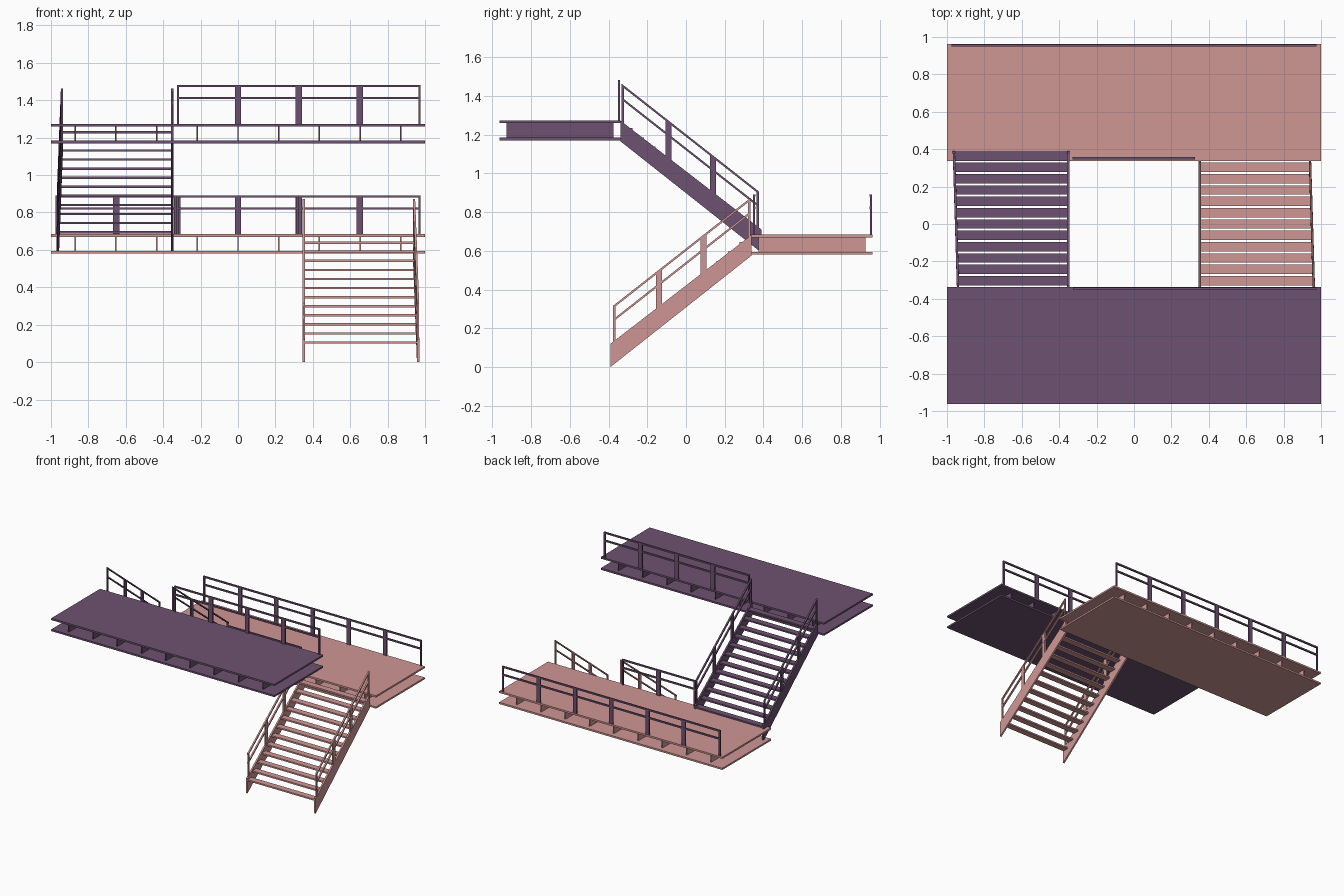
import bpy, bmesh
from mathutils import Vector

if "Cube" in bpy.data.objects:
    bpy.data.objects.remove(bpy.data.objects["Cube"])


def material(name, rgb):
    m = bpy.data.materials.new(name)
    m.diffuse_color = (*rgb, 1)
    m.use_nodes = True
    m.node_tree.nodes["Principled BSDF"].inputs["Base Color"].default_value = m.diffuse_color
    return m


PINK = material("pink_paint", (0.62, 0.31, 0.30))
PURPLE = material("purple_paint", (0.155, 0.085, 0.165))


def finish(name, bm, mat):
    bmesh.ops.recalc_face_normals(bm, faces=bm.faces)
    me = bpy.data.meshes.new(name)
    bm.to_mesh(me)
    bm.free()
    me.materials.append(mat)
    ob = bpy.data.objects.new(name, me)
    bpy.context.collection.objects.link(ob)
    return ob


def box(bm, x0, x1, y0, y1, z0, z1):
    vs = bmesh.ops.create_cube(bm, size=1)["verts"]
    for v in vs:
        v.co = Vector(((x0 + x1) / 2 + v.co.x * (x1 - x0),
                       (y0 + y1) / 2 + v.co.y * (y1 - y0),
                       (z0 + z1) / 2 + v.co.z * (z1 - z0)))


def prism(bm, profile, x, w):
    """Extrude a y-z profile sideways; x(y) gives the centre line in plan."""
    a = [bm.verts.new((x(y) - w / 2, y, z)) for y, z in profile]
    b = [bm.verts.new((x(y) + w / 2, y, z)) for y, z in profile]
    bm.faces.new(a)
    bm.faces.new(b[::-1])
    n = len(a)
    for i in range(n):
        bm.faces.new((a[i], a[(i + 1) % n], b[(i + 1) % n], b[i]))


def inner_x(y):
    return 0.352


def outer_x(y):  # outer side splays slightly towards the foot
    return 0.941 + 0.022 * (0.335 - y) / 0.725


def rail_z(y):
    return 0.32 + 0.785 * (y + 0.372)


def string_z(y):
    return 0.12 + 0.772 * (y + 0.39)


def place(ob, turned):
    # Upper flight is the lower one turned half round and raised
    if turned:
        for v in ob.data.vertices:
            v.co = Vector((-v.co.x, -v.co.y, v.co.z + 0.59))


def flight(label, mat, turned):
    for side, x in (("inner", inner_x), ("outer", outer_x)):
        # Sloping side beam with plumb-cut ends
        bm = bmesh.new()
        prism(bm, [(-0.39, 0.0), (-0.39, 0.12), (0.338, 0.682), (0.338, 0.575)], x, 0.013)
        place(finish(f"{label}_{side}_stringer", bm, mat), turned)
        # Handrail, mid rail and flat posts
        bm = bmesh.new()
        for drop in (0, 0.07):
            y0, y1 = -0.377, 0.332
            a, b = rail_z(y0) - drop, rail_z(y1) - drop
            prism(bm, [(y0, a - 0.013), (y0, a), (y1, b), (y1, b - 0.013)], x, 0.012)
        for y, w in ((-0.371, 0.012), (-0.14, 0.03), (0.091, 0.03), (0.326, 0.012)):
            l, r = y - w / 2, y + w / 2
            prism(bm, [(l, string_z(l) - 0.01), (l, rail_z(l) - 0.005),
                       (r, rail_z(r) - 0.005), (r, string_z(r) - 0.01)], x, 0.010)
        place(finish(f"{label}_{side}_railing", bm, mat), turned)
    # Open treads
    bm = bmesh.new()
    for i in range(12):
        y, z = -0.388 + i * 0.0605, 0.105 + i * 0.0485
        box(bm, 0.352, outer_x(y + 0.025), y, y + 0.05, z - 0.006, z + 0.006)
    place(finish(f"{label}_treads", bm, mat), turned)


def landing(label, mat, y0, y1, z):
    # Two plates with cross ribs between
    for part, h in (("deck_plate", z + 0.09), ("soffit_plate", z)):
        bm = bmesh.new()
        box(bm, -1, 1, y0, y1, h, h + 0.014)
        finish(f"{label}_{part}", bm, mat)
    bm = bmesh.new()
    for i in range(-4, 5):
        x = i * 0.2175
        box(bm, x - 0.004, x + 0.004, y0 + 0.037, y1 - 0.037, z + 0.01, z + 0.094)
    finish(f"{label}_ribs", bm, mat)


def guard(name, x0, x1, y, z, posts):
    # Level railing: two rails, wide flat posts, thin end posts
    bm = bmesh.new()
    for top in (0.208, 0.144):
        box(bm, x0, x1, y - 0.006, y + 0.006, z + top - 0.012, z + top)
    for x in posts:
        box(bm, x - 0.017, x + 0.017, y - 0.005, y + 0.005, z - 0.004, z + 0.203)
    for x in (x0 + 0.006, x1 - 0.006):
        box(bm, x - 0.006, x + 0.006, y - 0.005, y + 0.005, z - 0.004, z + 0.203)
    finish(name, bm, PURPLE)


flight("lower_flight", PINK, False)
flight("upper_flight", PURPLE, True)
landing("lower_landing", PINK, 0.338, 0.963, 0.58)
landing("upper_landing", PURPLE, -0.963, -0.338, 1.17)
guard("lower_back_guard", -0.977, 0.977, 0.955, 0.684, [i * 0.325 for i in range(-2, 3)])
guard("lower_front_guard", -0.33, 0.325, 0.352, 0.684, [0])
guard("upper_guard", -0.327, 0.977, -0.346, 1.274, [0, 0.325, 0.65])
